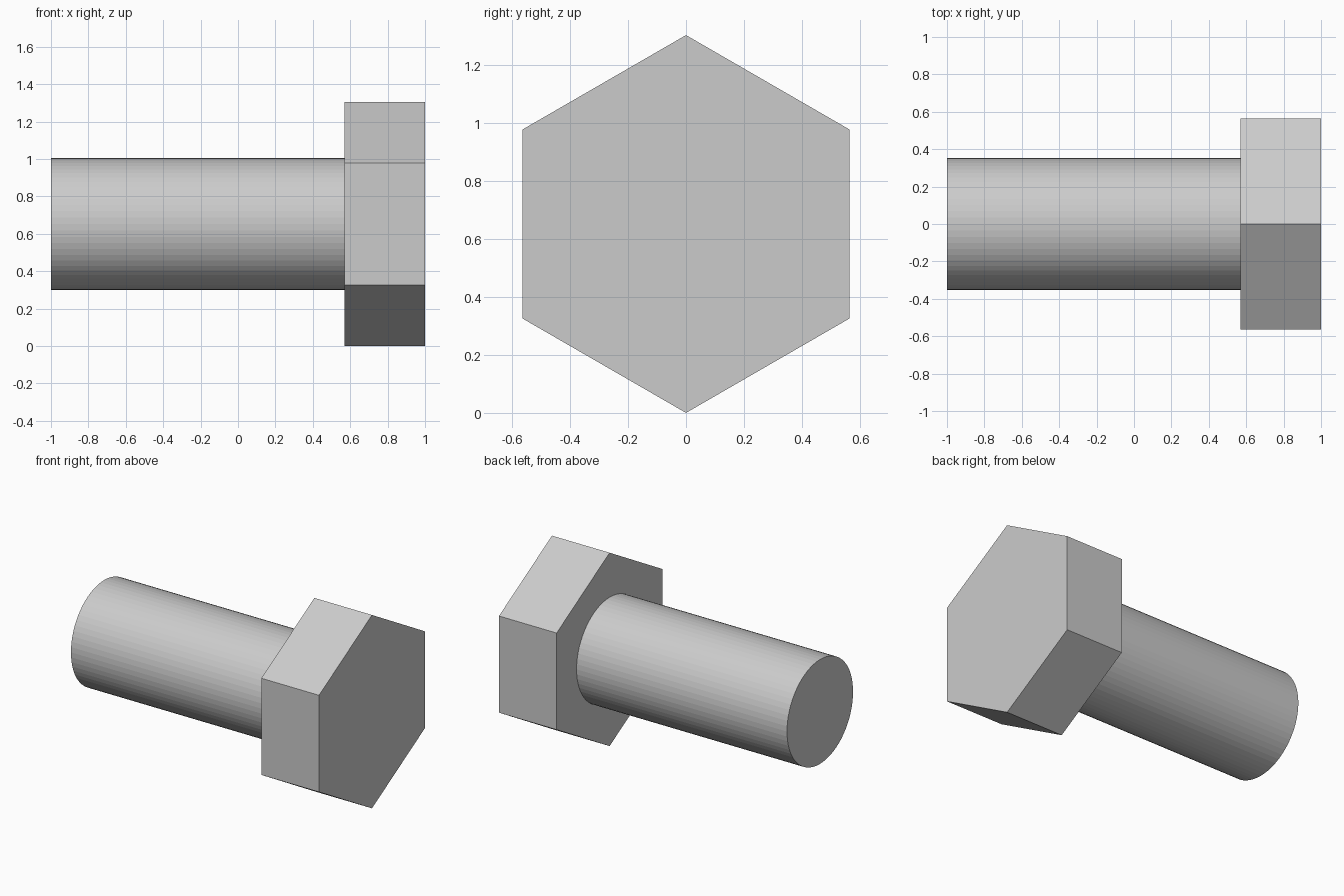
import bpy, bmesh
from math import sin, cos, tau

if "Cube" in bpy.data.objects:
    bpy.data.objects.remove(bpy.data.objects["Cube"])

HEAD_R, SHAFT_R = 0.652, 0.352
AXIS_Z = HEAD_R


def prism(name, sides, radius, x0, x1):
    """Regular prism along x, with one corner pointing straight up."""
    bm = bmesh.new()
    ring = [bm.verts.new((x0, radius * sin(tau * i / sides),
                          AXIS_Z + radius * cos(tau * i / sides)))
            for i in range(sides)]
    cap = bm.faces.new(ring)
    ext = bmesh.ops.extrude_face_region(bm, geom=[cap], use_keep_orig=True)
    moved = [g for g in ext["geom"] if isinstance(g, bmesh.types.BMVert)]
    bmesh.ops.translate(bm, verts=moved, vec=(x1 - x0, 0, 0))
    bmesh.ops.recalc_face_normals(bm, faces=bm.faces)
    mesh = bpy.data.meshes.new(name)
    bm.to_mesh(mesh)
    bm.free()
    obj = bpy.data.objects.new(name, mesh)
    bpy.context.collection.objects.link(obj)
    return obj


# Hexagonal head and round shank, the shank running into the head
bolt = prism("hex_bolt", 6, HEAD_R, 0.57, 1.0)
shank = prism("shank", 64, SHAFT_R, -1.0, 0.75)

# Fuse both into one solid
union = bolt.modifiers.new("fuse_shank", 'BOOLEAN')
union.operation = 'UNION'
union.solver = 'EXACT'
union.object = shank
bpy.context.view_layer.objects.active = bolt
bpy.ops.object.modifier_apply(modifier=union.name)
bpy.data.objects.remove(shank)
